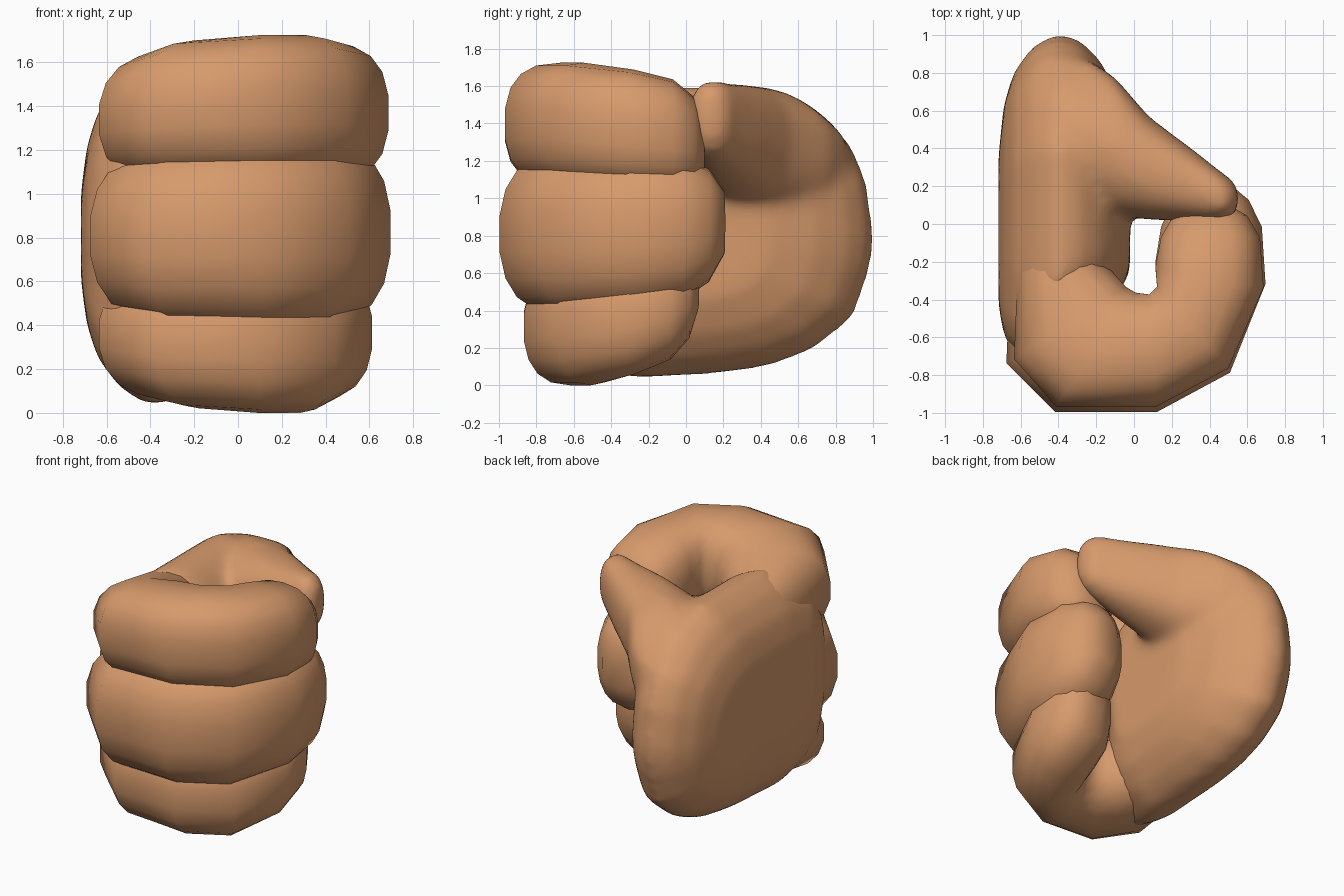
import bpy, bmesh, math
from mathutils import Vector

if "Cube" in bpy.data.objects:
    bpy.data.objects.remove(bpy.data.objects["Cube"])

skin = bpy.data.materials.new("warm tan skin")
skin.diffuse_color = (0.68, 0.325, 0.15, 1)
skin.use_nodes = True
skin.node_tree.nodes["Principled BSDF"].inputs["Base Color"].default_value = skin.diffuse_color


def loft(name, rings):
    """Skin a list of equal-length rings and cap both ends."""
    bm = bmesh.new()
    vs = [[bm.verts.new(p) for p in r] for r in rings]
    n = len(vs[0])
    for a, b in zip(vs, vs[1:]):
        for i in range(n):
            j = (i + 1) % n
            bm.faces.new((a[i], a[j], b[j], b[i]))
    bm.faces.new(vs[0])
    bm.faces.new(vs[-1])
    bmesh.ops.recalc_face_normals(bm, faces=bm.faces)
    for f in bm.faces:
        f.smooth = True
    me = bpy.data.meshes.new(name)
    bm.to_mesh(me)
    bm.free()
    me.materials.append(skin)
    ob = bpy.data.objects.new(name, me)
    bpy.context.collection.objects.link(ob)
    return ob


def oval(n, power):
    """Unit superellipse points."""
    pts = []
    for i in range(n):
        t = 2 * math.pi * (i + 0.5) / n
        c, s = math.cos(t), math.sin(t)
        pts.append((math.copysign(abs(c) ** (2 / power), c),
                    math.copysign(abs(s) ** (2 / power), s)))
    return pts


# Curled finger sections: outer xy, inner xy, height factor, pull to mid height
CURL = [((-.55, .20), (-.35, .20), .50, .25), ((-.66, -.28), (-.14, -.22), .86, .18),
        ((-.68, -.74), (-.04, -.33), .93, .10), ((-.42, -1.0), (.01, -.36), .98, .03),
        ((.12, -1.0), (.08, -.37), 1, 0), ((.51, -.79), (.12, -.33), 1, 0),
        ((.70, -.32), (.11, -.20), .98, 0), ((.68, -.02), (.14, -.02), .91, 0),
        ((.61, .12), (.20, .11), .72, 0), ((.51, .20), (.30, .19), .40, 0)]


def finger(name, reach, base, zc, hh, power, tip_shift, tip_lift):
    rings = []
    for k, (o, i, h, pull) in enumerate(CURL):
        o = Vector((o[0] * (base if k < 3 else reach[0]),
                    o[1] * (reach[1] if o[1] < 0 else 1)))
        i = Vector(i)
        z = zc + (.8 - zc) * pull
        if k >= 6:
            o.y += tip_shift * (k - 5) / 4
            i.y += tip_shift * (k - 5) / 4
            z += tip_lift * (k - 5) / 4
        p = power if k >= 3 else 2.3
        c, d = (o + i) / 2, (o - i) / 2
        rings.append([(c.x + d.x * u, c.y + d.y * u, z + hh * h * v)
                      for u, v in oval(18, p)])
    return loft(name, rings)


finger("upper_finger", (.985, .97), .94, 1.40, .325, 2.6, -.10, -.12)
finger("middle_finger", (1.0, 1.0), 1.0, .81, .42, 2.45, .01, .06)
finger("lower_finger", (.88, .87), .94, .31, .31, 2.4, -.13, .22)

# Palm: side outline (y, z) swollen through its thickness
SIDE = [(-.68, .20), (-.52, .08), (-.3, .03), (.2, .06), (.45, .10), (.68, .19),
        (.89, .36), (.98, .62), (1.0, .78), (.965, 1.08), (.88, 1.29), (.67, 1.49),
        (.4, 1.60), (.1, 1.6), (-.3, 1.6), (-.62, 1.50), (-.74, 1.3), (-.80, .8)]
# x station, length scale, height scale
SWELL = [(-.718, .36, .25), (-.69, .63, .52), (-.64, .80, .72), (-.54, .94, .89),
         (-.41, 1.01, 1.0), (-.29, .98, .97), (-.18, .87, .86), (-.09, .70, .70),
         (-.02, .45, .45)]


def palm_ring(x, s, t):
    ring = []
    for y, z in SIDE:
        sy = s if y > 0 else (.3 + .7 * s)    # the knuckle side stays fuller
        if y < 0 and x > -.3:
            sy = s * .7
        ring.append((x, y * sy, .8 + (z - .8) * t))
    return ring


palm = loft("palm_and_thumb", [palm_ring(*s) for s in SWELL])

# Thumb: x station, y range, z range; its back follows the palm outline
THUMB = [(-.40, .16, .84, .84, 1.52), (-.25, .10, .88, .85, 1.58),
         (-.10, .04, .78, .93, 1.60), (.08, .02, .57, 1.02, 1.61),
         (.32, .01, .39, 1.14, 1.62), (.47, .01, .27, 1.22, 1.64),
         (.53, .04, .23, 1.27, 1.60), (.555, .09, .18, 1.36, 1.52)]


def thumb_ring(x, a, b, c, d):
    ring = []
    for u, v in oval(18, 2.4):
        y = (a + b) / 2 + (b - a) / 2 * u
        z = (c + d) / 2 + (d - c) / 2 * v
        ring.append((x, y, min(z, 1.63 - max(0, y - .3) ** 2)))
    return ring


thumb = loft("thumb", [thumb_ring(*t) for t in THUMB])

# Blend the thumb into the palm
bpy.ops.object.select_all(action='DESELECT')
thumb.select_set(True)
palm.select_set(True)
bpy.context.view_layer.objects.active = palm
bpy.ops.object.join()
m = palm.modifiers.new("fuse", 'REMESH')
m.mode = 'VOXEL'
m.voxel_size = .03
m.use_smooth_shade = True
m = palm.modifiers.new("soften", 'SMOOTH')
m.factor = .5
m.iterations = 20
